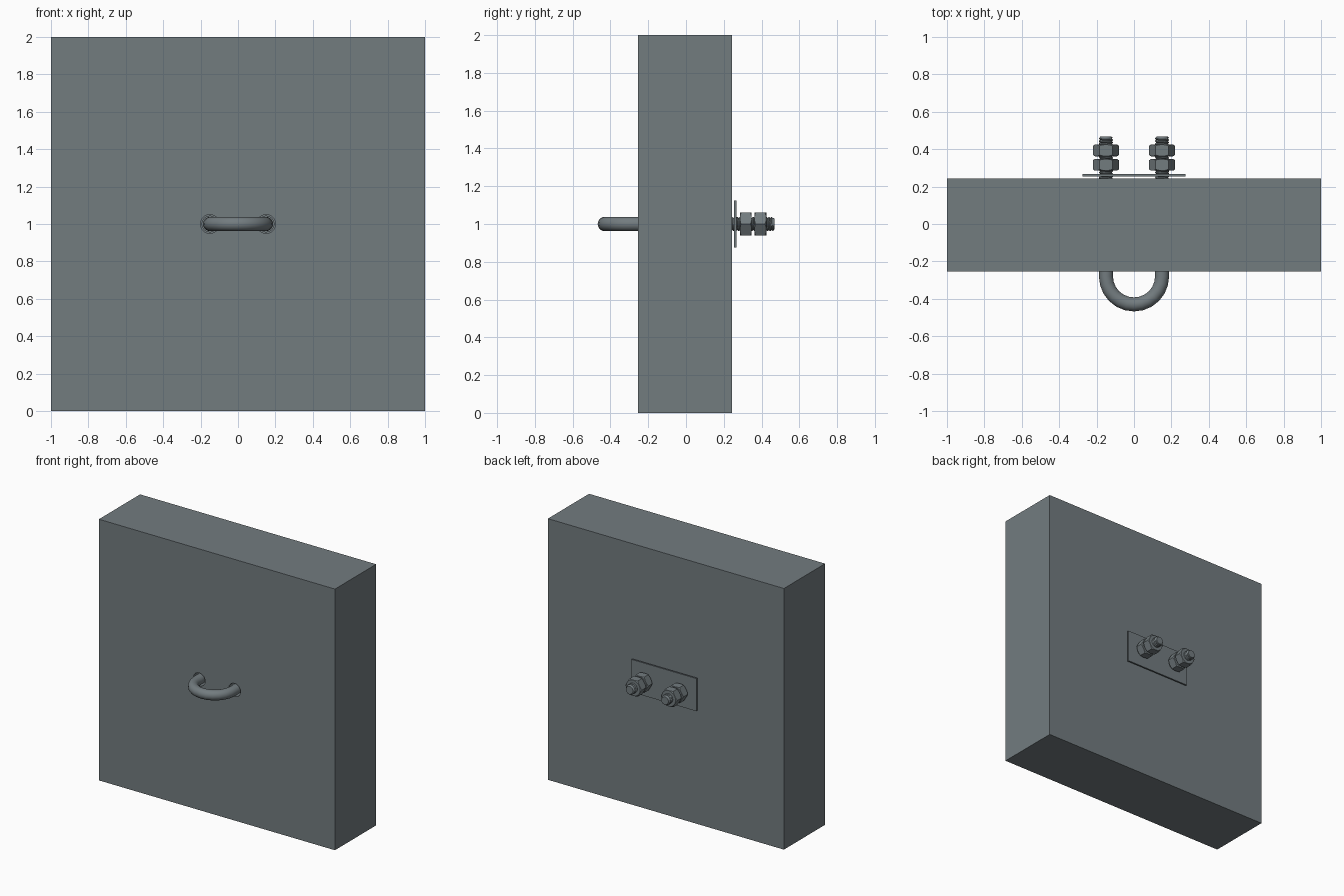
import bpy, bmesh, math
from mathutils import Vector

if "Cube" in bpy.data.objects:
    bpy.data.objects.remove(bpy.data.objects["Cube"])

X, Z = 0.15, 1.0          # bolt leg offset and height
R, CORE = 0.0375, 0.032   # rod radius and thread root radius
BEND_Y, TIP_Y = -0.28, 0.469
THREAD_Y = 0.08

steel = bpy.data.materials.new('dark_grey')
steel.diffuse_color = (0.17, 0.2, 0.213, 1)
steel.use_nodes = True
steel.node_tree.nodes["Principled BSDF"].inputs["Base Color"].default_value = steel.diffuse_color


def add_mesh(name, verts, faces, smooth=None):
    me = bpy.data.meshes.new(name)
    me.from_pydata([tuple(v) for v in verts], [], faces)
    me.materials.append(steel)
    ob = bpy.data.objects.new(name, me)
    bpy.context.collection.objects.link(ob)
    bm = bmesh.new()
    bm.from_mesh(me)
    bmesh.ops.recalc_face_normals(bm, faces=bm.faces)
    bm.to_mesh(me)
    bm.free()
    if smooth:
        smooth_by_angle(ob, smooth)
    return ob


def activate(ob):
    bpy.ops.object.select_all(action='DESELECT')
    ob.select_set(True)
    bpy.context.view_layer.objects.active = ob


def smooth_by_angle(ob, deg):
    activate(ob)
    bpy.ops.object.shade_smooth_by_angle(angle=math.radians(deg))


def box(name, x, y0, y1, z0, z1):
    bpy.ops.mesh.primitive_cube_add(size=1, location=(0, (y0 + y1) / 2, (z0 + z1) / 2))
    ob = bpy.context.object
    ob.name = name
    ob.scale = (2 * x, y1 - y0, z1 - z0)
    bpy.ops.object.transform_apply(location=True, scale=True)
    ob.data.materials.append(steel)
    return ob


def lathe(name, profile, x, sides, smooth=None):
    """Capped solid around a y axis through (x, Z); profile holds (y, radius)."""
    verts, faces = [], []
    for y, r in profile:
        for i in range(sides):
            a = math.tau * i / sides
            verts.append((x + r * math.cos(a), y, Z + r * math.sin(a)))
    for k in range(len(profile) - 1):
        for i in range(sides):
            j = (i + 1) % sides
            faces.append((k * sides + i, k * sides + j, (k + 1) * sides + j, (k + 1) * sides + i))
    faces += [tuple(range(sides)), tuple(range(len(verts) - sides, len(verts)))]
    return add_mesh(name, verts, faces, smooth)


def boolean(ob, cutter, op):
    mod = ob.modifiers.new(op, 'BOOLEAN')
    mod.operation, mod.object, mod.solver = op, cutter, 'EXACT'
    activate(ob)
    bpy.ops.object.modifier_apply(modifier=mod.name)
    bpy.data.objects.remove(cutter)


def drill(ob, x, radius, sides=32):
    boolean(ob, lathe('cutter', [(-0.6, radius), (0.6, radius)], x, sides), 'DIFFERENCE')


# Wall panel and backing plate, each with two holes
block = box('wall_block', 1.0, -0.255, 0.243, 0, 2)
plate = box('backing_plate', 0.275, 0.255, 0.267, 0.875, 1.125)
for s in (-1, 1):
    drill(block, s * X, 0.05)
    drill(plate, s * X, 0.042)

# U-shaped rod: (point, tangent, radius) stations swept with a round section
leg = [(TIP_Y, CORE - 0.003), (TIP_Y - 0.004, CORE), (THREAD_Y, CORE), (THREAD_Y - 0.006, R)]
path = [((-X, y), (0, -1), r) for y, r in leg]
BENDS = 12
for i in range(BENDS + 1):
    a = math.pi + math.pi * i / BENDS
    path.append(((X * math.cos(a), BEND_Y + X * math.sin(a)), (-math.sin(a), math.cos(a)), R))
path += [((X, y), (0, 1), r) for y, r in reversed(leg)]
SEG = 24
verts, faces = [], []
for (px, py), (tx, ty), r in path:
    for i in range(SEG):
        a = math.tau * i / SEG
        verts.append(Vector((px, py, Z)) + r * (math.cos(a) * Vector((ty, -tx, 0)) + math.sin(a) * Vector((0, 0, 1))))
for k in range(len(path) - 1):
    for i in range(SEG):
        j = (i + 1) % SEG
        faces.append((k * SEG + i, k * SEG + j, (k + 1) * SEG + j, (k + 1) * SEG + i))
faces += [tuple(range(SEG)), tuple(range(len(verts) - SEG, len(verts)))]
add_mesh('u_bolt', verts, faces, 40)


# Helical thread: crest and flank strips wound around the core
def thread(name, x, turns=27, n=24):
    pitch = (TIP_Y - 0.004 - THREAD_Y) / (turns + 0.6)
    total = turns * n
    verts, faces = [], []
    for i in range(total):
        a = math.tau * i / n
        c, s = math.cos(a), math.sin(a)
        y = THREAD_Y + pitch * i / n
        for r, dy in ((CORE, 0), (R, 0.4), (R, 0.6)):
            verts.append((x + r * c, y + dy * pitch, Z + r * s))
    for i in range(total - 1):
        a, b = 3 * i, 3 * i + 3
        faces += [(a, b, b + 1, a + 1), (a + 1, b + 1, b + 2, a + 2)]
        if i + n + 1 < total:
            faces.append((a + 2, b + 2, b + 3 * n, a + 3 * n))
    # close the back flank of the last turn onto the core
    ends = range(total - n, total)
    base = len(verts)
    for i in ends:
        a = math.tau * i / n
        y = min(THREAD_Y + pitch * (i / n + 1), TIP_Y - 0.004)
        verts.append((x + CORE * math.cos(a), y, Z + CORE * math.sin(a)))
    for k, i in enumerate(ends[:-1]):
        faces.append((3 * i + 2, 3 * i + 5, base + k + 1, base + k))
    add_mesh(name, verts, faces, 30)


# Threads and chamfered hex nuts, two per leg
HEX = 0.0695
for side, s in (('left', -1), ('right', 1)):
    thread('thread_' + side, s * X)
    for label, y0 in (('inner', 0.285), ('outer', 0.362)):
        y1 = y0 + 0.063
        nut = lathe(f'{label}_nut_{side}', [(y0, HEX), (y1, HEX)], s * X, 6)
        chamfer = lathe('chamfer', [(y0 - 0.001, 0.058), (y0 + 0.008, HEX + 0.001),
                                    (y1 - 0.008, HEX + 0.001), (y1 + 0.001, 0.058)], s * X, 48)
        boolean(nut, chamfer, 'INTERSECT')
        drill(nut, s * X, 0.036, 24)
        smooth_by_angle(nut, 20)
